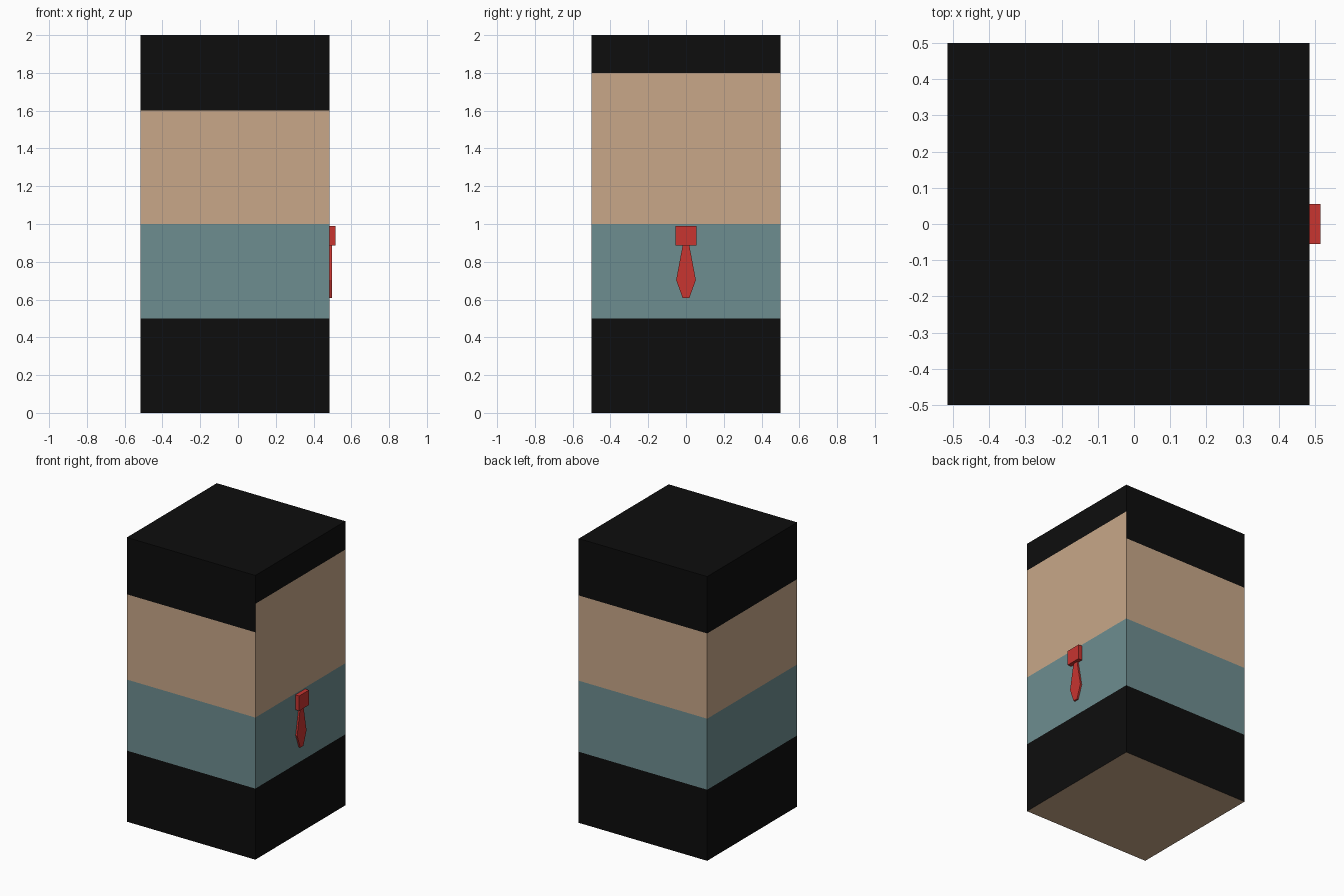
import bpy, bmesh

if "Cube" in bpy.data.objects:
    bpy.data.objects.remove(bpy.data.objects["Cube"])


def material(name, rgb):
    m = bpy.data.materials.new(name)
    m.diffuse_color = (*rgb, 1)
    m.use_nodes = True
    m.node_tree.nodes["Principled BSDF"].inputs["Base Color"].default_value = m.diffuse_color
    return m


BLACK = material("black", (0.004, 0.004, 0.004))
SKIN = material("skin", (0.58, 0.39, 0.25))
TEAL = material("teal", (0.155, 0.27, 0.28))
RED = material("red", (0.58, 0.035, 0.03))

X0, X1, Y = -0.515, 0.485, 0.5


def finish(bm, name, mats):
    bmesh.ops.recalc_face_normals(bm, faces=bm.faces)
    mesh = bpy.data.meshes.new(name)
    bm.to_mesh(mesh)
    bm.free()
    for m in mats:
        mesh.materials.append(m)
    obj = bpy.data.objects.new(name, mesh)
    bpy.context.collection.objects.link(obj)
    return obj


# Body: one block, stacked in coloured bands
bm = bmesh.new()
levels = [0, 0.5, 1.0, 1.6, 1.8, 2.0]
bands = [0, 2, 1, 0, 0]            # 0 black, 1 skin, 2 teal
corners = [(X0, -Y), (X1, -Y), (X1, Y), (X0, Y)]
rings = [[bm.verts.new((x, y, z)) for x, y in corners] for z in levels]
for i, band in enumerate(bands):
    for s in range(4):
        t = (s + 1) % 4
        f = bm.faces.new((rings[i][s], rings[i][t], rings[i + 1][t], rings[i + 1][s]))
        # the hairline is higher on the face side (+x)
        f.material_index = 1 if (i == 3 and s == 1) else band
bm.faces.new(rings[0][::-1]).material_index = 1
bm.faces.new(rings[-1]).material_index = 0
finish(bm, "body", [BLACK, SKIN, TEAL])


def plate(name, half_profile, depth):
    """Symmetric (y, z) outline extruded outward from the chest."""
    outline = half_profile + [(-y, z) for y, z in reversed(half_profile)]
    bm = bmesh.new()
    face = bm.faces.new([bm.verts.new((X1, y, z)) for y, z in outline])
    ext = bmesh.ops.extrude_face_region(bm, geom=[face], use_keep_orig=True)
    moved = [v for v in ext["geom"] if isinstance(v, bmesh.types.BMVert)]
    bmesh.ops.translate(bm, verts=moved, vec=(depth, 0, 0))
    return finish(bm, name, [RED])


# Necktie
plate("tie_knot", [(0.055, 0.99), (0.055, 0.885)], 0.03)
plate("tie_blade", [(0.018, 0.885), (0.052, 0.703), (0.017, 0.607)], 0.012)
